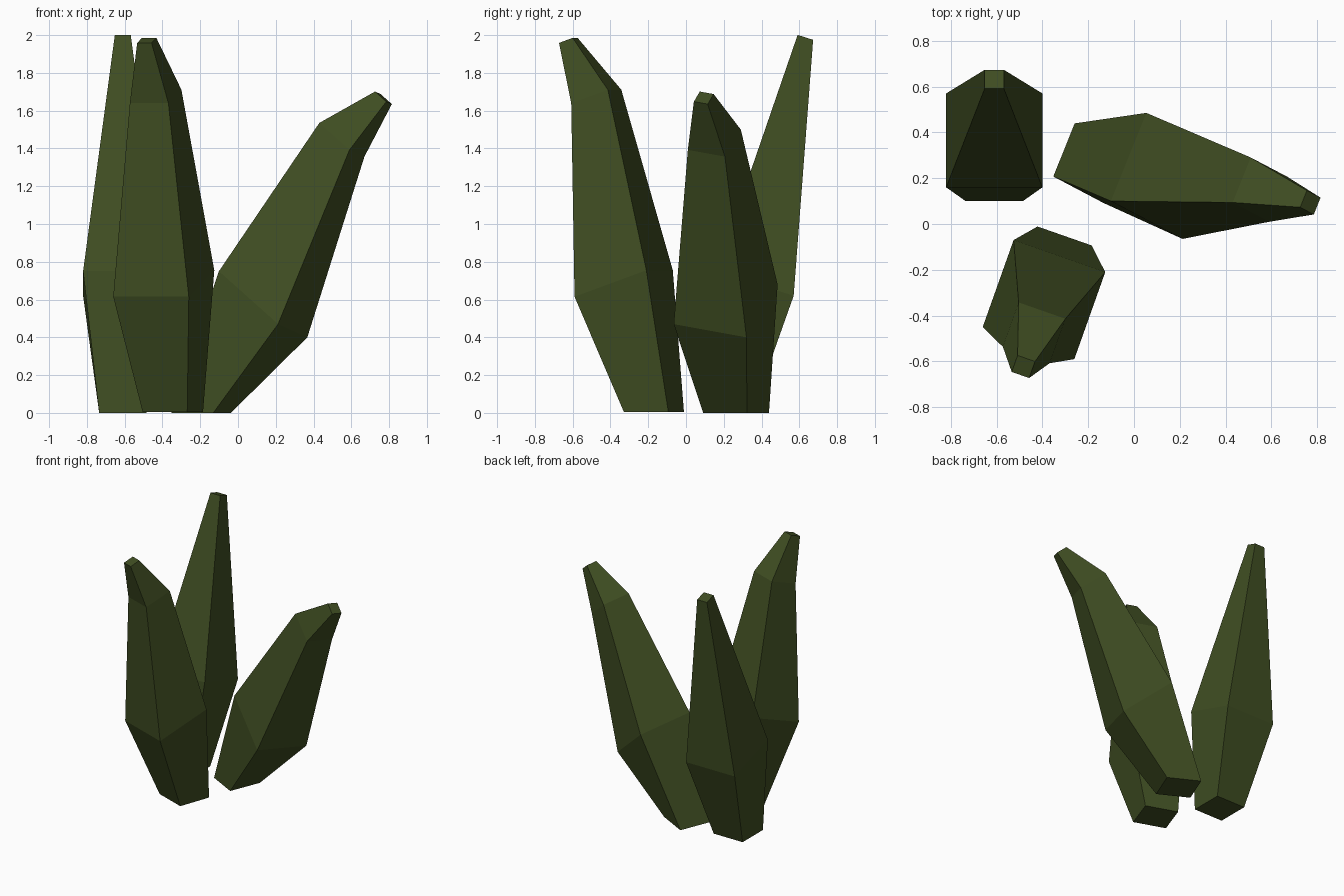
import bpy, bmesh
from mathutils import Vector

if "Cube" in bpy.data.objects:
    bpy.data.objects.remove(bpy.data.objects["Cube"])

mat = bpy.data.materials.new("dark_green")
mat.diffuse_color = (0.05, 0.075, 0.016, 1)
mat.use_nodes = True
mat.node_tree.nodes["Principled BSDF"].inputs["Base Color"].default_value = mat.diffuse_color
BASE = 0.25  # side of the square foot


def ring(centre, lat, fwd):
    """Four corners around a centre, spanned by two edge vectors."""
    return [centre + lat * a + fwd * b
            for a, b in ((-.5, -.5), (.5, -.5), (.5, .5), (-.5, .5))]


def leaf(name, lat, fwd, foot, sections):
    """Square-section leaf: flat foot, then tilted sections (centre, scale)."""
    lat, fwd = Vector(lat), Vector(fwd)
    flat = [Vector((v.x, v.y, 0)).normalized() * BASE for v in (lat, fwd)]
    rings = [ring(Vector(foot), *flat)]
    rings += [ring(Vector(c), lat * s, fwd * s) for c, s in sections]
    bm = bmesh.new()
    loops = [[bm.verts.new(p) for p in r] for r in rings]
    for lo, hi in zip(loops, loops[1:]):
        for i in range(4):
            j = (i + 1) % 4
            bm.faces.new((lo[i], lo[j], hi[j], hi[i]))
    bm.faces.new(loops[0][::-1])
    bm.faces.new(loops[-1])
    bmesh.ops.recalc_face_normals(bm, faces=bm.faces)
    me = bpy.data.meshes.new(name)
    bm.to_mesh(me)
    bm.free()
    me.materials.append(mat)
    bpy.context.collection.objects.link(bpy.data.objects.new(name, me))


# Tall straight leaf at the back left
leaf("back_leaf", (0.42, 0, 0), (0, 0.41, -0.13), (-0.61, 0.225, 0),
     [((-0.61, 0.365, 0.685), 1), ((-0.61, 0.632, 1.988), 0.2)])

# Leaf leaning to the front
leaf("front_leaf", (0.40, -0.14, 0), (-0.135, -0.38, -0.14), (-0.345, -0.17, 0.005),
     [((-0.393, -0.33, 0.685), 1), ((-0.436, -0.475, 1.675), 0.51),
      ((-0.483, -0.623, 1.972), 0.19)])

# Leaf leaning strongly to the right
leaf("right_leaf", (0.155, 0.385, -0.07), (0.313, -0.165, -0.28), (-0.195, 0.265, 0),
     [((0.133, 0.21, 0.575), 1), ((0.55, 0.15, 1.446), 0.51),
      ((0.77, 0.094, 1.668), 0.19)])
